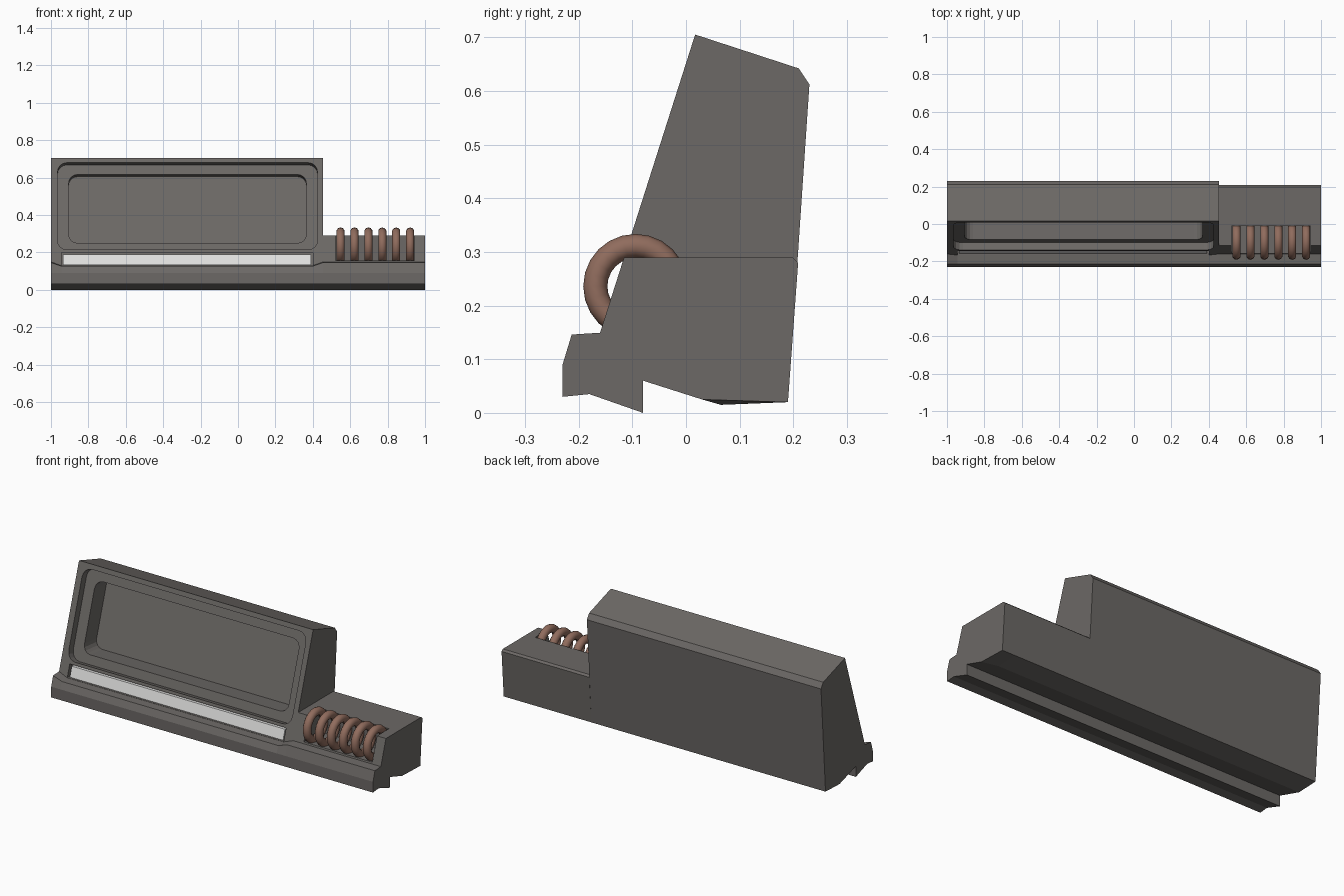
import bpy, bmesh, math
from mathutils import Vector

if "Cube" in bpy.data.objects:
    bpy.data.objects.remove(bpy.data.objects["Cube"])


def material(name, rgb):
    m = bpy.data.materials.new(name)
    m.diffuse_color = (*rgb, 1)
    m.use_nodes = True
    m.node_tree.nodes["Principled BSDF"].inputs["Base Color"].default_value = m.diffuse_color
    return m


GREY = material("warm_dark_grey", (0.150, 0.140, 0.132))
COPPER = material("copper", (0.28, 0.150, 0.110))
WHITE = material("light_white", (0.75, 0.75, 0.74))


def slope(z):
    """y of the leaning front face at height z"""
    return -0.16 + (z - 0.15) * 0.319


def loft(name, sections, mat):
    """Closed solid through matching vertex rings."""
    bm = bmesh.new()
    rings = [[bm.verts.new(p) for p in ring] for ring in sections]
    n = len(rings[0])
    for a, b in zip(rings, rings[1:]):
        for i in range(n):
            j = (i + 1) % n
            bm.faces.new((a[i], a[j], b[j], b[i]))
    bm.faces.new(rings[0])
    bm.faces.new(rings[-1])
    bmesh.ops.recalc_face_normals(bm, faces=bm.faces)
    me = bpy.data.meshes.new(name)
    bm.to_mesh(me)
    bm.free()
    me.materials.append(mat)
    ob = bpy.data.objects.new(name, me)
    bpy.context.collection.objects.link(ob)
    return ob


def at_x(x, profile):
    return [(x, y, z) for y, z in profile]


def slope_panel(name, x0, x1, z0, z1, r, d0, d1, drop, mat):
    """Rounded rectangle lying on the front slope, pushed from depth d0 to d1."""
    pts = []
    corners = [(x1 - r, z1 - r, 0), (x0 + r, z1 - r, 90),
               (x0 + r, z0 + r, 180), (x1 - r, z0 + r, 270)]
    for cx, cz, start in corners:
        for k in range(5 if r else 1):
            a = math.radians(start + k * 22.5)
            pts.append((cx + r * math.cos(a), cz + r * math.sin(a)))
    return loft(name, [[(x, slope(z) + d, z - drop * d) for x, z in pts]
                       for d in (d0, d1)], mat)


def cut(target, cutter):
    mod = target.modifiers.new("cut", 'BOOLEAN')
    mod.operation, mod.solver, mod.object = 'DIFFERENCE', 'EXACT', cutter
    bpy.context.view_layer.objects.active = target
    bpy.ops.object.modifier_apply(modifier=mod.name)
    bpy.data.objects.remove(cutter)


# Tall housing
foot = [(-0.17, 0.07), (-0.08, 0.06), (0.065, 0.015), (0.19, 0.02)]
tall = foot + [(0.23, 0.612), (0.21, 0.642), (slope(0.705), 0.705), (slope(0.12), 0.12)]
housing = loft("tall_housing", [at_x(-1, tall), at_x(0.455, tall)], GREY)

# Stepped window recess and light slot in the front slope
cut(housing, slope_panel("outer_cut", -0.965, 0.425, 0.215, 0.68, 0.05, -0.03, 0.04, 0.3, GREY))
cut(housing, slope_panel("inner_cut", -0.905, 0.365, 0.255, 0.62, 0.045, 0.03, 0.15, 0.1, GREY))
cut(housing, slope_panel("slot_cut", -0.945, 0.4, 0.131, 0.2, 0, -0.03, 0.025, 0, GREY))
slope_panel("light_bar", -0.935, 0.39, 0.133, 0.188, 0, 0.008, 0.03, 0, WHITE)

# Low end block, with a slightly raised underside at its outer end
top = [(0.209, 0.28), (0.198, 0.29), (slope(0.29), 0.29), (slope(0.12), 0.12)]
low = foot + top
low_end = foot[:2] + [(0.03, 0.025), (0.19, 0.02)] + top
block = loft("low_end_block", [at_x(0.455, low), at_x(0.92, low), at_x(1, low_end)], GREY)
box = [(-0.3, 0.158), (-0.01, 0.158), (-0.01, 0.4), (-0.3, 0.4)]
cut(block, loft("coil_pocket_cut", [at_x(0.52, box), at_x(0.945, box)], GREY))


# Front lip, dipping below the light bar
def lip(x, zt):
    return at_x(x, [(-0.15, zt + 0.004), (-0.213, zt), (-0.23, 0.09), (-0.23, 0.03),
                    (-0.18, 0.035), (-0.08, 0.0), (-0.08, 0.1)])


loft("front_lip", [lip(-1, 0.146), lip(-0.945, 0.127), lip(0.4, 0.127),
                   lip(0.455, 0.146), lip(1, 0.146)], GREY)

# Copper coil turns
for i in range(6):
    bpy.ops.mesh.primitive_torus_add(
        location=(0.548 + 0.0745 * i, -0.094, 0.236), rotation=(0, math.pi / 2, 0),
        major_radius=0.075, minor_radius=0.0225, major_segments=24, minor_segments=10)
    ring = bpy.context.object
    ring.name = f"coil_turn_{i + 1}"
    ring.data.materials.append(COPPER)
    bpy.ops.object.shade_smooth()
